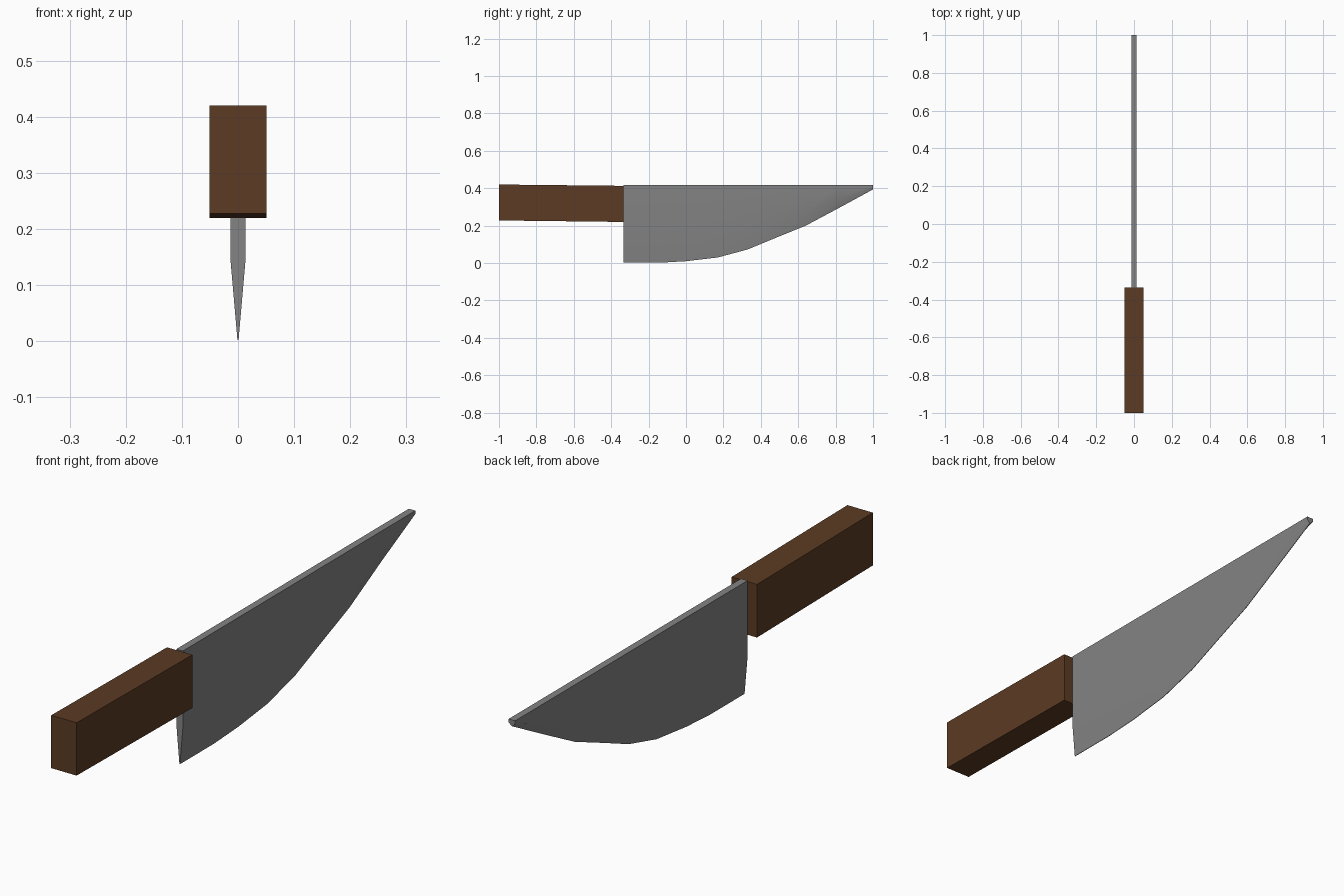
import bpy, bmesh

cube = bpy.data.objects.get("Cube")
if cube:
    bpy.data.objects.remove(cube, do_unlink=True)


def material(name, colour):
    mat = bpy.data.materials.new(name)
    mat.use_nodes = True
    mat.diffuse_color = (*colour, 1)
    mat.node_tree.nodes["Principled BSDF"].inputs["Base Color"].default_value = (*colour, 1)
    return mat


def loft(name, sections, mat):
    """Skin a row of matching closed cross-sections and cap both ends."""
    bm = bmesh.new()
    rings = [[bm.verts.new(p) for p in s] for s in sections]
    n = len(rings[0])
    for a, b in zip(rings, rings[1:]):
        for i in range(n):
            j = (i + 1) % n
            bm.faces.new((a[i], a[j], b[j], b[i]))
    bm.faces.new(rings[0])
    bm.faces.new(rings[-1])
    bmesh.ops.recalc_face_normals(bm, faces=bm.faces)
    mesh = bpy.data.meshes.new(name)
    bm.to_mesh(mesh)
    bm.free()
    mesh.materials.append(mat)
    obj = bpy.data.objects.new(name, mesh)
    bpy.context.collection.objects.link(obj)
    return obj


steel = material("grey steel", (0.23, 0.23, 0.23))
wood = material("brown wood", (0.106, 0.044, 0.017))

# Handle: a block tilted slightly down toward the blade
w = 0.051
loft("handle", [[(-w, y, lo), (w, y, lo), (w, y, hi), (-w, y, hi)]
                for y, lo, hi in ((-1, 0.228, 0.42), (-0.335, 0.22, 0.413))], wood)

# Blade: flat spine, parallel cheeks, then a bevel down to the cutting edge
# Stations: y, cutting edge height, bevel start height
stations = [(-0.335, 0.002, 0.14), (-0.14, 0.002, 0.143), (0, 0.01, 0.152),
            (0.17, 0.03, 0.168), (0.33, 0.073, 0.192), (0.48, 0.135, 0.226),
            (0.64, 0.2, 0.275), (0.82, 0.296, 0.34), (1, 0.394, 0.405)]
t, edge, spine = 0.013, 0.001, 0.417
blade = loft("blade", [[(-t, y, spine), (-t, y, bevel), (-edge, y, low),
                        (edge, y, low), (t, y, bevel), (t, y, spine)]
                       for y, low, bevel in stations], steel)

# Soften the bevel along the blade, keeping the spine and edge crisp
bpy.context.view_layer.objects.active = blade
blade.select_set(True)
bpy.ops.object.shade_smooth_by_angle(angle=0.6)
